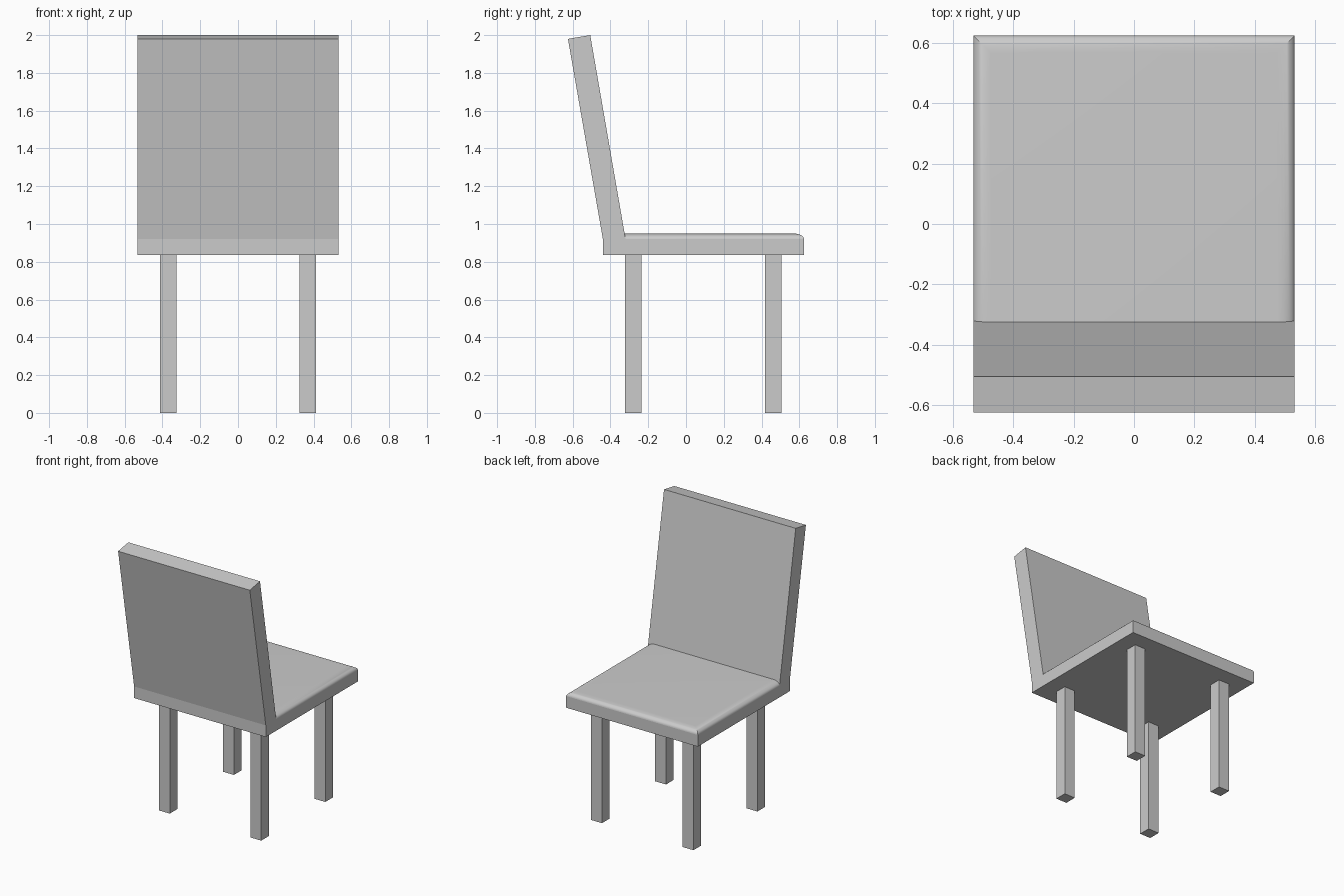
import bpy
import bmesh
from math import cos, sin, pi, radians, tan

default = bpy.data.objects.get("Cube")
if default:
    bpy.data.objects.remove(default, do_unlink=True)

HALF_W = 0.533
SEAT_BOTTOM, SEAT_TOP = 0.835, 0.92
SEAT_FRONT, SEAT_BACK = 0.625, -0.44
REST_FACE = -0.32
LEAN = tan(radians(9.9))

grey = bpy.data.materials.new("plain grey")
grey.use_nodes = True
colour = (0.6, 0.6, 0.6, 1)
grey.diffuse_color = colour
grey.node_tree.nodes["Principled BSDF"].inputs["Base Color"].default_value = colour


def finish(name, bm):
    """Turn a bmesh into a coloured object."""
    bmesh.ops.recalc_face_normals(bm, faces=bm.faces)
    mesh = bpy.data.meshes.new(name)
    bm.to_mesh(mesh)
    bm.free()
    mesh.materials.append(grey)
    obj = bpy.data.objects.new(name, mesh)
    bpy.context.collection.objects.link(obj)
    return obj


def loft(name, rings):
    """Skin a stack of equal-length point rings and cap both ends."""
    bm = bmesh.new()
    loops = [[bm.verts.new(p) for p in ring] for ring in rings]
    n = len(loops[0])
    for low, high in zip(loops, loops[1:]):
        for i in range(n):
            j = (i + 1) % n
            bm.faces.new((low[i], low[j], high[j], high[i]))
    bm.faces.new(loops[0])
    bm.faces.new(loops[-1])
    return finish(name, bm)


# Seat and leaning backrest: one side profile swept across the width
profile = [
    (SEAT_FRONT, SEAT_BOTTOM), (SEAT_FRONT, SEAT_TOP), (REST_FACE, SEAT_TOP),
    (-0.507, 2.0), (-0.625, 1.98), (SEAT_BACK, SEAT_TOP), (SEAT_BACK, SEAT_BOTTOM),
]
loft("seat_and_backrest", [[(x, y, z) for y, z in profile] for x in (-HALF_W, HALF_W)])

# Seat pad: rounded over at the front and sides, flush against the backrest
ROUND, RISE, STEPS = 0.058, 0.03, 8
rings = []
for s in range(STEPS + 1):
    a = s / STEPS * pi / 2
    inset, rise = ROUND * (1 - cos(a)), RISE * sin(a)
    x, front, back = HALF_W - inset, SEAT_FRONT - inset, REST_FACE - rise * LEAN
    z = SEAT_TOP + rise
    rings.append([(-x, back, z), (x, back, z), (x, front, z), (-x, front, z)])
pad = loft("seat_pad", rings)
bpy.ops.object.select_all(action="DESELECT")
pad.select_set(True)
bpy.context.view_layer.objects.active = pad
bpy.ops.object.shade_smooth_by_angle(angle=radians(30))

# Four square legs
LEG = 0.044
for side, cx in (("left", 0.37), ("right", -0.37)):
    for end, cy in (("front", 0.462), ("rear", -0.279)):
        corners = [(cx + sx * LEG, cy + sy * LEG)
                   for sx, sy in ((-1, -1), (1, -1), (1, 1), (-1, 1))]
        loft(f"{end}_{side}_leg", [[(x, y, z) for x, y in corners] for z in (0, SEAT_BOTTOM)])
